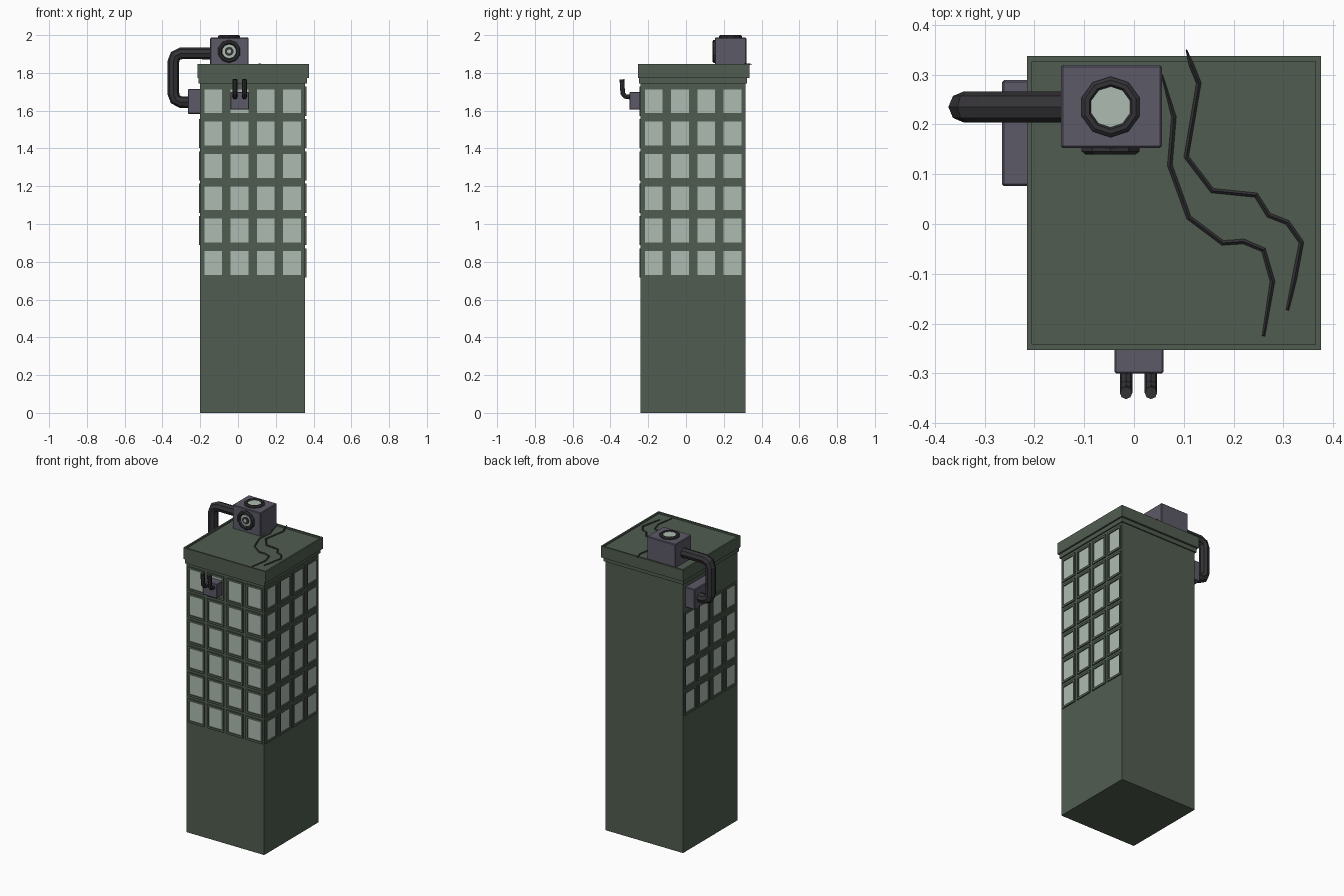
import bpy, bmesh, math
from mathutils import Vector, Matrix

if "Cube" in bpy.data.objects:
    bpy.data.objects.remove(bpy.data.objects["Cube"])


def material(name, rgb):
    m = bpy.data.materials.new(name)
    m.diffuse_color = (*rgb, 1)
    m.use_nodes = True
    m.node_tree.nodes["Principled BSDF"].inputs["Base Color"].default_value = m.diffuse_color
    return m


GREEN = material("dull green wall", (0.081, 0.108, 0.081))
GLASS = material("pale window", (0.42, 0.50, 0.44))
STEEL = material("violet grey metal", (0.108, 0.100, 0.134))
DARK = material("dark pipe", (0.034, 0.032, 0.037))


def make(name, bm, mats):
    me = bpy.data.meshes.new(name)
    bm.to_mesh(me)
    bm.free()
    for m in mats:
        me.materials.append(m)
    ob = bpy.data.objects.new(name, me)
    bpy.context.collection.objects.link(ob)
    return ob


def box(name, x, y, z, mat, bevel=0):
    bm = bmesh.new()
    bmesh.ops.create_cube(bm, size=1)
    for v in bm.verts:
        v.co = [(a[0] + a[1]) / 2 + c * (a[1] - a[0]) for a, c in zip((x, y, z), v.co)]
    if bevel:
        bmesh.ops.bevel(bm, geom=bm.edges[:], offset=bevel, segments=1, affect='EDGES')
    return make(name, bm, [mat])


def lathe(name, profile, mat, matrix, sides=10):
    """Spin (radius, height) points round the local z axis."""
    bm = bmesh.new()
    rings = []
    for r, h in profile:
        rings.append([bm.verts.new((r * math.cos(a), r * math.sin(a), h))
                      for a in (2 * math.pi * (i + .5) / sides for i in range(sides))])
    for lo, hi in zip(rings, rings[1:]):
        for i in range(sides):
            j = (i + 1) % sides
            bm.faces.new((lo[i], lo[j], hi[j], hi[i]))
    bm.faces.new(rings[-1])
    bm.transform(matrix)
    return make(name, bm, [mat])


def tube(name, pts, radius, mat, res, taper=None):
    cu = bpy.data.curves.new(name, 'CURVE')
    cu.dimensions = '3D'
    cu.bevel_depth = radius
    cu.bevel_resolution = res
    cu.use_fill_caps = True
    sp = cu.splines.new('POLY')
    sp.points.add(len(pts) - 1)
    for i, (p, q) in enumerate(zip(sp.points, pts)):
        p.co = (*q, 1)
        p.radius = taper[i] if taper else 1
    cu.materials.append(mat)
    ob = bpy.data.objects.new(name, cu)
    bpy.context.collection.objects.link(ob)
    bpy.ops.object.select_all(action='DESELECT')
    ob.select_set(True)
    bpy.context.view_layer.objects.active = ob
    bpy.ops.object.convert(target='MESH')
    for f in ob.data.polygons:
        f.use_smooth = False
    return ob


# Tower body and the narrow moulding under the roof
X, Y = (-0.2, 0.356), (-0.24, 0.316)
CX, CY = sum(X) / 2, sum(Y) / 2
HALF = 0.278
box("tower_body", X, Y, (0, 1.76), GREEN)
box("roof_moulding", (X[0] - .008, X[1] + .008), (Y[0] - .008, Y[1] + .008),
    (1.745, 1.78), GREEN)

# Roof slab with a shallow sunken top
slab = box("roof_slab", (-0.215, 0.375), (-0.253, 0.337), (1.772, 1.846), GREEN)
bm = bmesh.new()
bm.from_mesh(slab.data)
top = max(bm.faces, key=lambda f: f.calc_center_median().z)
bmesh.ops.inset_region(bm, faces=[top], thickness=0.015)
rim = bmesh.ops.extrude_face_region(bm, geom=[top])
floor = [g for g in rim['geom'] if isinstance(g, bmesh.types.BMVert)]
bmesh.ops.translate(bm, verts=floor, vec=(0, 0, -0.01))
if top.is_valid:
    bmesh.ops.delete(bm, geom=[top], context='FACES_ONLY')
bm.to_mesh(slab.data)
bm.free()


# Raised window frames with the glass set back inside
def windows(name, normal, rows):
    n, up = Vector(normal), Vector((0, 0, 1))
    t = up.cross(n)
    base = Vector((CX, CY, 0)) + n * HALF
    bm = bmesh.new()
    signs = ((-1, -1), (1, -1), (1, 1), (-1, 1))
    for row in rows:
        for col in range(4):
            c = base + t * ((col - 1.5) * 0.139) + up * (1.65 - row * 0.1712)

            def loop(w, h, d):
                return [bm.verts.new(c + t * sx * w + up * sy * h + n * d) for sx, sy in signs]

            loops = [loop(.059, .077, -.002), loop(.059, .077, .007),
                     loop(.047, .063, .007), loop(.047, .063, .001)]
            for a, b in zip(loops, loops[1:]):
                for i in range(4):
                    j = (i + 1) % 4
                    bm.faces.new((a[i], a[j], b[j], b[i]))
            bm.faces.new(loops[-1]).material_index = 1
    make(name, bm, [GREEN, GLASS])


windows("front_windows", (0, -1, 0), range(6))
windows("right_windows", (1, 0, 0), range(6))
windows("left_windows", (-1, 0, 0), range(1, 5))

# Rooftop machine box with a ringed vent on its top and front
box("roof_unit", (-0.147, 0.056), (0.153, 0.319), (1.83, 1.987), STEEL, 0.004)
RING = [(.061, -.003), (.061, .007), (.054, .013), (.045, .013), (.039, .004)]
top_m = Matrix.Translation((-0.047, 0.235, 1.987))
front_m = Matrix.Translation((-0.047, 0.153, 1.914)) @ Matrix.Rotation(math.pi / 2, 4, 'X')
lathe("top_vent_ring", RING, DARK, top_m)
lathe("top_vent_lens", [(.041, .003), (.041, .007)], GLASS, top_m)
lathe("front_vent_ring", RING, DARK, front_m)
for part, r, h, m in (("outer_lens", .037, .007, GLASS), ("inner_ring", .024, .010, DARK),
                      ("centre_lens", .011, .013, GLASS)):
    lathe("front_vent_" + part, [(r, .003), (r, h)], m, front_m)

# Large pipe from the roof unit down to the box on the left wall
box("left_wall_box", (-0.265, -0.195), (0.076, 0.289), (1.583, 1.715), STEEL, 0.004)
PY = 0.235
tube("large_pipe", [(-0.14, PY, 1.903), (-0.302, PY, 1.903), (-0.332, PY, 1.89),
                    (-0.342, PY, 1.86), (-0.342, PY, 1.69), (-0.332, PY, 1.66),
                    (-0.302, PY, 1.645), (-0.255, PY, 1.645)], 0.031, DARK, 2)

# Small box on the front wall with two bent exhaust pipes
box("front_wall_box", (-0.039, 0.059), (-0.30, -0.235), (1.605, 1.698), STEEL, 0.003)
for i, x in enumerate((-0.016, 0.034)):
    tube("exhaust_pipe_%d" % (i + 1),
         [(x, -0.295, 1.672), (x, -0.322, 1.675), (x, -0.334, 1.69),
          (x, -0.337, 1.72), (x, -0.339, 1.766)], 0.0125, DARK, 2)

# Two cracks running across the roof
CRACKS = (
    [(.105, .35), (.115, .32), (.13, .283), (.105, .135), (.157, .067), (.245, .058),
     (.27, .018), (.308, .003), (.336, -.037), (.322, -.11), (.308, -.173)],
    [(.056, .30), (.08, .215), (.072, .118), (.11, .013), (.178, -.038), (.22, -.035),
     (.26, -.052), (.278, -.115), (.26, -.225)])
for i, pts in enumerate(CRACKS):
    taper = [0.3] + [1] * (len(pts) - 2) + [0.6]
    tube("roof_crack_%d" % (i + 1),
         [(x, y, 1.846 if y > .31 else 1.839) for x, y in pts], 0.005, DARK, 0, taper)
